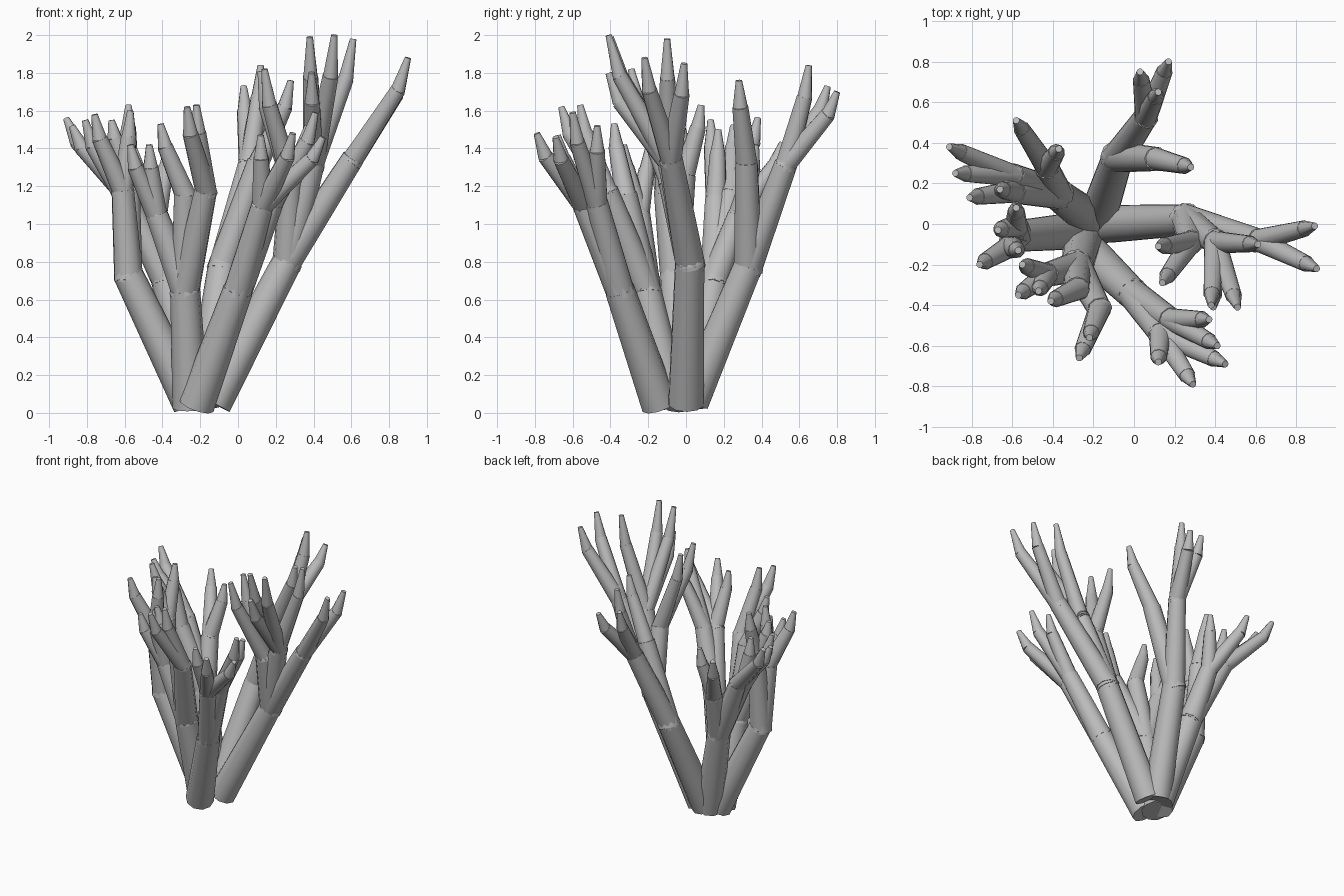
import bpy
import bmesh
import math
from mathutils import Matrix, Vector

SIDES = 10

cube = bpy.data.objects.get("Cube")
if cube:
    bpy.data.objects.remove(cube, do_unlink=True)

# Single flat colour
grey = bpy.data.materials.new("coral_grey")
grey.use_nodes = True
colour = (0.5, 0.5, 0.5, 1)
grey.diffuse_color = colour
grey.node_tree.nodes["Principled BSDF"].inputs["Base Color"].default_value = colour


def tube(bm, start, end, radius_start, radius_end):
    """Add one tapered, capped segment between two points."""
    axis = end - start
    place = Matrix.Translation((start + end) / 2) @ axis.to_track_quat("Z", "Y").to_matrix().to_4x4()
    bmesh.ops.create_cone(bm, cap_ends=True, segments=SIDES, radius1=radius_start,
                          radius2=radius_end, depth=axis.length, matrix=place)


def finger(bm, joint, tip):
    """Add a slim shaft that bends at a knuckle into a blunt pointed tip."""
    reach = tip - joint
    knuckle = joint + Vector((reach.x * 0.82, reach.y * 0.82, reach.z * 0.68))
    tube(bm, joint - reach * 0.06, knuckle, 0.058, 0.042)
    tube(bm, knuckle - reach * 0.01, tip, 0.04, 0.017)


def stem(name, root, fork, limbs):
    """Build a trunk, the limbs leaving its fork and the fingers on each limb."""
    bm = bmesh.new()
    root, fork = Vector(root), Vector(fork)
    tube(bm, root, fork, 0.097, 0.08)
    for joint, tips in limbs:
        joint = Vector(joint)
        tube(bm, fork - (joint - fork) * 0.06, joint, 0.079, 0.061)
        for tip in tips:
            finger(bm, joint, Vector(tip))
    mesh = bpy.data.meshes.new(name)
    bm.to_mesh(mesh)
    bm.free()
    mesh.materials.append(grey)
    obj = bpy.data.objects.new(name, mesh)
    bpy.context.collection.objects.link(obj)
    bpy.ops.object.select_all(action="DESELECT")
    obj.select_set(True)
    bpy.context.view_layer.objects.active = obj
    bpy.ops.object.shade_smooth_by_angle(angle=math.radians(42))


# Tall stem leaning to the left side
left_limbs = [
    ((0.61, -0.08, 1.35), [(0.89, -0.01, 1.85), (0.9, -0.22, 1.88)]),
    ((0.4, -0.09, 1.33), [(0.61, -0.1, 1.98), (0.51, -0.41, 2), (0.39, -0.41, 1.8), (0.38, -0.4, 1.99)]),
    ((0.28, -0.09, 1.24), [(0.12, -0.11, 1.81), (0.14, -0.29, 1.82)]),
]
stem("left_stem", (-0.13, 0, 0.05), (0.26, 0.02, 0.8), left_limbs)

# Stem leaning to the back
back_limbs = [
    ((0.06, 0.53, 1.32), [(0.12, 0.65, 1.84), (0.03, 0.75, 1.73), (0.17, 0.8, 1.7)]),
    ((0.11, 0.32, 1.33), [(0.28, 0.28, 1.76)]),
]
stem("back_stem", (-0.18, 0.03, 0.06), (-0.08, 0.33, 0.78), back_limbs)

# Stem leaning to the front left
front_left_limbs = [
    ((0.13, -0.54, 1.1), [(0.45, -0.69, 1.46), (0.29, -0.79, 1.48), (0.12, -0.68, 1.47)]),
    ((0.18, -0.47, 1.11), [(0.37, -0.47, 1.52), (0.41, -0.6, 1.59)]),
]
stem("front_left_stem", (-0.22, -0.14, 0.04), (0, -0.35, 0.65), front_left_limbs)

# Stem leaning to the front
front_limbs = [
    ((-0.17, -0.42, 1.18), [(-0.27, -0.66, 1.62), (-0.22, -0.56, 1.63)]),
    ((-0.28, -0.32, 1.16), [(-0.41, -0.38, 1.53)]),
    ((-0.43, -0.25, 1.05), [(-0.57, -0.35, 1.42), (-0.55, -0.2, 1.4), (-0.47, -0.33, 1.42)]),
]
stem("front_stem", (-0.25, -0.07, 0.03), (-0.28, -0.21, 0.65), front_limbs)

# Stem leaning to the right side
right_limbs = [
    ((-0.61, -0.11, 1.18), [(-0.76, -0.2, 1.58), (-0.57, -0.13, 1.6)]),
    ((-0.58, -0.01, 1.26), [(-0.58, 0.08, 1.63), (-0.67, -0.03, 1.55)]),
]
stem("right_stem", (-0.25, -0.03, 0.045), (-0.58, -0.06, 0.73), right_limbs)

# Stem leaning to the back right
back_right_limbs = [
    ((-0.43, 0.28, 1.05), [(-0.58, 0.51, 1.43), (-0.37, 0.37, 1.42)]),
    ((-0.6, 0.24, 1.17), [(-0.91, 0.38, 1.56), (-0.88, 0.25, 1.52)]),
    ((-0.59, 0.16, 1.13), [(-0.81, 0.13, 1.55), (-0.66, 0.17, 1.5)]),
]
stem("back_right_stem", (-0.21, 0.02, 0.05), (-0.38, 0.15, 0.7), back_right_limbs)
